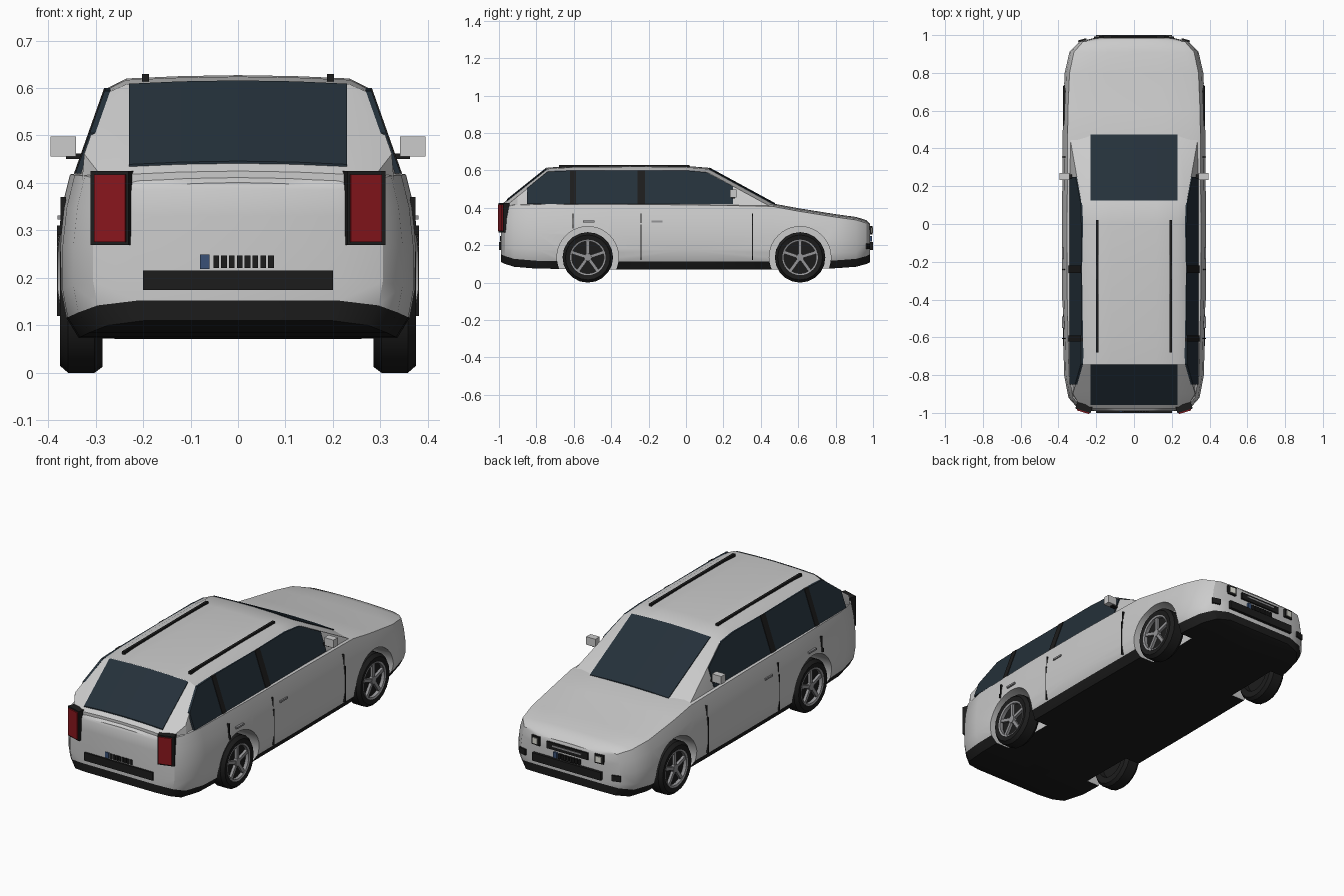
import bpy, bmesh, math
from mathutils import Matrix, Vector

if "Cube" in bpy.data.objects:
    bpy.data.objects.remove(bpy.data.objects["Cube"])


def mat(name, r, g, b):
    m = bpy.data.materials.new(name)
    m.diffuse_color = (r, g, b, 1)
    m.use_nodes = True
    m.node_tree.nodes["Principled BSDF"].inputs["Base Color"].default_value = m.diffuse_color
    return m


PAINT = mat("paint", .72, .72, .72)
BLACK = mat("black_trim", .012, .012, .012)
GLASS = mat("dark_glass", .018, .03, .042)
RED = mat("red_lens", .25, .008, .012)
BLUE = mat("blue", .04, .08, .18)
STEEL = mat("alloy", .3, .3, .31)
LENS = mat("clear_lens", .75, .75, .68)


def finish(bm, name, mats, smooth=None):
    bmesh.ops.recalc_face_normals(bm, faces=bm.faces[:])
    me = bpy.data.meshes.new(name)
    bm.to_mesh(me)
    bm.free()
    ob = bpy.data.objects.new(name, me)
    bpy.context.collection.objects.link(ob)
    for m in mats:
        me.materials.append(m)
    if smooth:
        shade(ob, smooth)
    return ob


def shade(ob, deg):
    bpy.ops.object.select_all(action='DESELECT')
    ob.select_set(True)
    bpy.context.view_layer.objects.active = ob
    bpy.ops.object.shade_smooth_by_angle(angle=math.radians(deg))


def box(name, c, s, m, yaw=0):
    bm = bmesh.new()
    M = Matrix.Translation(c) @ Matrix.Rotation(yaw, 4, 'Z') @ Matrix.Diagonal((*s, 1))
    bmesh.ops.create_cube(bm, size=1, matrix=M)
    return finish(bm, name, [m])


def pair(name, c, s, m, yaw=0):
    for sx, side in ((1, "right"), (-1, "left")):
        box(f"{name}_{side}", (c[0] * sx, c[1], c[2]), s, m, yaw * sx)


def loft(sections, dark_rows=0):
    """Half sections (bottom centre to top centre), mirrored and skinned along y."""
    bm = bmesh.new()
    n = len(sections[0][1])
    rings = []
    for y, pts in sections:
        right = [bm.verts.new((x, y, z)) for x, z in pts]
        left = [bm.verts.new((-x, y, z)) for x, z in pts[1:-1]]
        rings.append((right, [right[0]] + left + [right[-1]]))
    for a, b in zip(rings, rings[1:]):
        for s in (0, 1):
            for i in range(n - 1):
                f = bm.faces.new((a[s][i], a[s][i + 1], b[s][i + 1], b[s][i]))
                f.material_index = int(i < dark_rows)
    for r, l in (rings[0], rings[-1]):
        for i in range(n - 1):
            vs = list(dict.fromkeys((r[i], r[i + 1], l[i + 1], l[i])))
            bm.faces.new(vs).material_index = int(i < dark_rows)
    return bm


def lathe(name, profile, m, loc, sx, seg=24):
    """Spin (radius, x) profile around the axle."""
    bm = bmesh.new()
    vs = [bm.verts.new((x * sx, 0, r)) for r, x in profile]
    es = [bm.edges.new(p) for p in zip(vs, vs[1:])]
    bmesh.ops.spin(bm, geom=vs + es, cent=(0, 0, 0), axis=(1, 0, 0), angle=2 * math.pi, steps=seg)
    bmesh.ops.remove_doubles(bm, verts=bm.verts[:], dist=1e-4)
    bmesh.ops.translate(bm, verts=bm.verts[:], vec=loc)
    return finish(bm, name, [m], 35)


# Lower body: (y, half width, bottom z, shoulder z)
stations = [(-.99, .22, .11, .385), (-.967, .305, .10, .405), (-.92, .347, .085, .415),
            (-.8, .37, .075, .417), (-.4, .38, .071, .418), (0, .381, .071, .416),
            (.46, .378, .071, .408), (.6, .376, .072, .382), (.8, .367, .077, .35),
            (.91, .342, .085, .335), (.965, .29, .10, .318), (.985, .21, .11, .298)]


def body_section(w, b, t):
    h = t - b
    return [(0, b), (.9 * w, b), (.97 * w, b + .042), (w, b + .3 * h), (w, b + .55 * h),
            (.975 * w, b + .8 * h), (.93 * w, t), (.8 * w, t + .009), (.4 * w, t + .014), (0, t + .016)]


body = finish(loft([(y, body_section(w, b, t)) for y, w, b, t in stations], 2),
              "lower_body", [PAINT, BLACK])

# Wheel wells cut from the body
WHEEL_Y, WZ = (-.525, .61), .135
bm = bmesh.new()
for y in WHEEL_Y:
    for sx in (1, -1):
        M = Matrix.Translation((sx * .36, y, WZ)) @ Matrix.Rotation(math.pi / 2, 4, 'Y')
        bmesh.ops.create_cone(bm, cap_ends=True, segments=40, radius1=.165, radius2=.165, depth=.2, matrix=M)
cutter = finish(bm, "wheel_well_cutter", [PAINT])
cutter.hide_render = True
mod = body.modifiers.new("wells", 'BOOLEAN')
mod.operation, mod.solver, mod.object = 'DIFFERENCE', 'EXACT', cutter
bpy.context.view_layer.objects.active = body
bpy.ops.object.modifier_apply(modifier="wells")
bpy.data.objects.remove(cutter)
shade(body, 32)

# Cabin: (y, roof z, width cap)
cabin = [(-.978, .418, .275), (-.9, .481, .33), (-.74, .608, .35), (-.6, .617, .35), (-.25, .62, .35),
         (0, .617, .35), (.12, .607, .35), (.49, .406, .345)]


def side_x(z):
    return .335 - (z - .43) * .353


def cabin_section(t, cap):
    xs = min(side_x(t - .02), cap)
    return [(0, .36), (min(.35, cap), .36), (min(side_x(.385), cap), .385), (xs, t - .02),
            (min(.235, xs - .03), t), (.12, t + .005), (0, t + .007)]


finish(loft([(y, cabin_section(t, c)) for y, t, c in cabin]), "cabin", [PAINT], 25)


# Side windows and pillars lie on the tilted cabin side
def side_panel(name, outline, off, m):
    for sx, side in ((1, "right"), (-1, "left")):
        bm = bmesh.new()
        f = bm.faces.new([bm.verts.new((sx * (side_x(z) + off), y, z)) for y, z in outline])
        r = bmesh.ops.extrude_face_region(bm, geom=[f])
        vs = [v for v in r['geom'] if isinstance(v, bmesh.types.BMVert)]
        bmesh.ops.translate(bm, verts=vs, vec=(-sx * .012, 0, 0))
        finish(bm, f"{name}_{side}", [m])


side_panel("side_window", [(-.85, .42), (-.85, .505), (-.74, .594), (-.6, .6), (.0, .6), (.11, .59),
                           (.25, .515), (.25, .42)], .004, GLASS)
for i, (y, w) in enumerate(((-.605, .016), (-.24, .02))):
    side_panel(f"window_pillar_{i + 1}", [(y - w, .42), (y - w, .6), (y + w, .6), (y + w, .42)], .007, BLACK)


# Windscreen and rear window
def screen(name, lo, hi):
    bm = bmesh.new()
    rows = [[bm.verts.new((x, y, z + .005 + c)) for x, c in ((-.23, 0), (-.12, .005), (0, .007), (.12, .005), (.23, 0))]
            for y, z in (lo, hi)]
    for i in range(4):
        bm.faces.new((rows[0][i], rows[0][i + 1], rows[1][i + 1], rows[1][i]))
    g = bmesh.ops.extrude_face_region(bm, geom=bm.faces[:])
    bmesh.ops.translate(bm, verts=[v for v in g['geom'] if isinstance(v, bmesh.types.BMVert)], vec=(0, 0, -.01))
    finish(bm, name, [GLASS])


screen("windscreen", (.475, .414), (.125, .604))
screen("rear_window", (-.958, .434), (-.745, .604))

# Wheels
for y, end in zip(WHEEL_Y, ("rear", "front")):
    for sx, side in ((1, "right"), (-1, "left")):
        n, loc = f"{end}_{side}", (0, y, WZ)
        lathe("tyre_" + n, [(.09, .355), (.094, .37), (.12, .375), (.135, .358), (.135, .302), (.122, .285),
                            (.09, .285), (.085, .31), (0, .31)], BLACK, loc, sx, 20)
        lathe("wheel_dish_" + n, [(.092, .352), (0, .352)], BLACK, loc, sx, 20)
        lathe("rim_" + n, [(.086, .352), (.086, .37), (.095, .373), (.095, .352)], STEEL, loc, sx, 30)
        lathe("hub_" + n, [(.022, .352), (.02, .369), (0, .37)], STEEL, loc, sx, 12)
        bm = bmesh.new()
        for k in range(5):
            M = (Matrix.Translation((sx * .36, y, WZ)) @ Matrix.Rotation(k * math.tau / 5, 4, 'X')
                 @ Matrix.Translation((0, 0, .05)) @ Matrix.Diagonal((.014, .017, .078, 1)))
            bmesh.ops.create_cube(bm, size=1, matrix=M)
        finish(bm, "spokes_" + n, [STEEL])

# Roof rails, mirrors, door handles and door seams
pair("roof_rail", (.195, -.33, .621), (.014, .7, .016), BLACK)
pair("mirror", (.368, .252, .477), (.054, .036, .042), PAINT)
pair("mirror_arm", (.345, .252, .456), (.035, .02, .012), BLACK)
for i, y in enumerate((-.52, -.155)):
    pair(f"door_handle_{i + 1}", (.374, y, .327), (.012, .06, .009), STEEL)
for i, (y, z0) in enumerate(((-.605, .29), (-.24, .12), (.355, .12))):
    pair(f"door_seam_{i + 1}", (.374, y, (z0 + .31) / 2), (.014, .005, .31 - z0), BLACK)
    pair(f"door_seam_top_{i + 1}", (.368, y, .34), (.012, .005, .06), BLACK)

# Tail lights
pair("tail_light_frame", (.265, -.972, .347), (.084, .036, .156), BLACK, .3)
pair("tail_light", (.266, -.982, .347), (.068, .03, .142), RED, .3)

# Bumper strips and plates at both ends
for s, end in ((-1, "rear"), (1, "front")):
    box(f"bumper_strip_{end}", (0, s * .988, .195), (.4, .024, .042), BLACK)
    box(f"plate_band_{end}", (-s * -.07, s * .988, .234), (.02, .014, .03), BLUE)
    for k in range(8):
        box(f"plate_bar_{end}_{k + 1}", (-s * (-.046 + k * .0165), s * .988, .234), (.012, .014, .026), BLACK)

# Front grille, headlights and fog lights
box("grille", (0, .985, .277), (.24, .018, .036), BLACK)
box("grille_bar", (0, .992, .28), (.17, .01, .008), STEEL)
pair("headlight_frame", (.185, .982, .281), (.05, .024, .046), BLACK, -.1)
pair("headlight", (.185, .989, .281), (.03, .018, .03), LENS, -.1)
pair("fog_light", (.272, .967, .195), (.045, .022, .03), BLACK, -.28)
